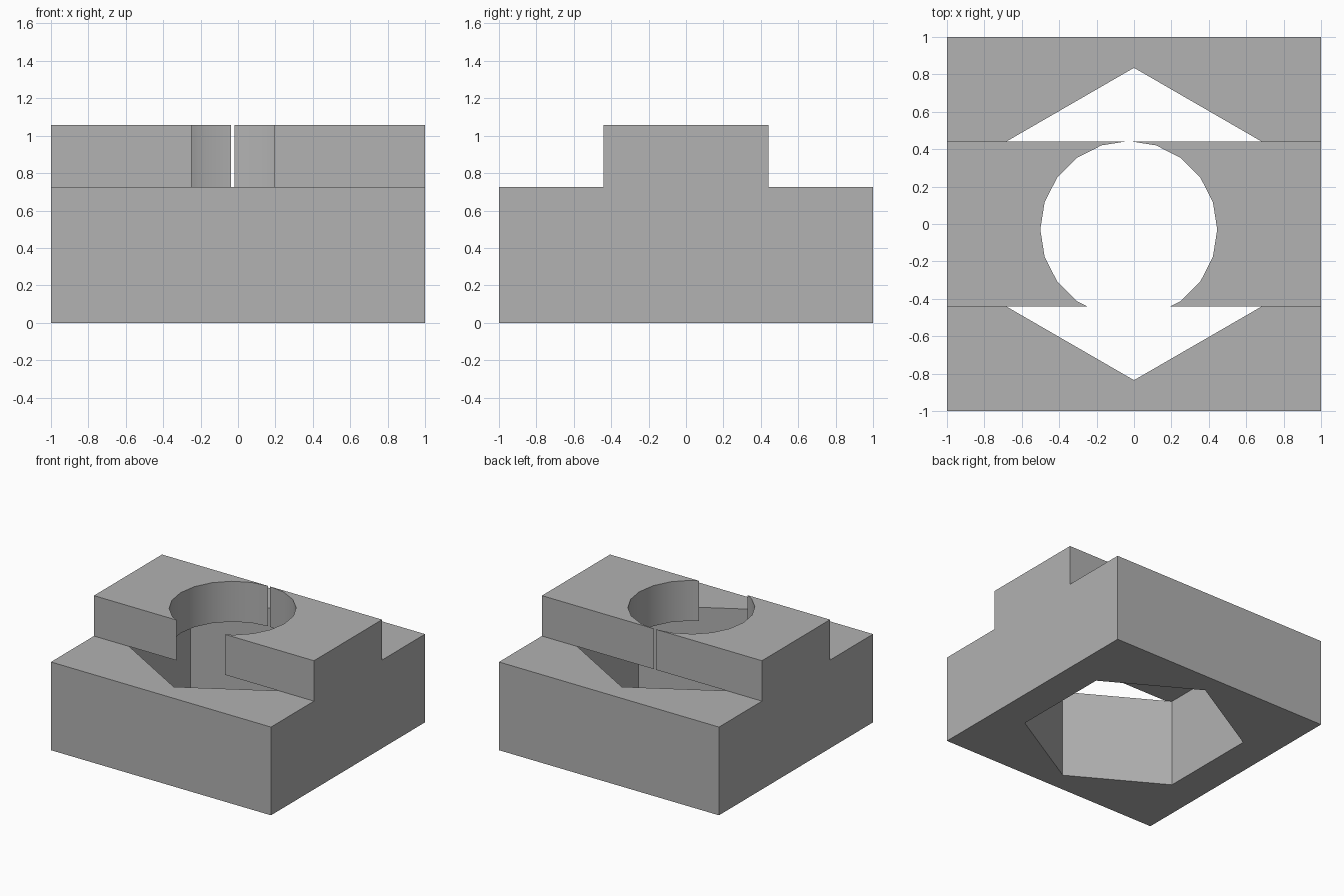
import bpy
import bmesh
import math
from mathutils import Matrix

STEP, TOP, RIDGE = 0.725, 1.057, 0.442   # shoulder height, full height, ridge half width

# Remove the default cube
cube = bpy.data.objects.get("Cube")
if cube:
    bpy.data.objects.remove(cube)

grey = bpy.data.materials.new("plain_grey")
grey.use_nodes = True
colour = (0.445, 0.445, 0.445, 1)
grey.diffuse_color = colour
grey.node_tree.nodes["Principled BSDF"].inputs["Base Color"].default_value = colour


def add_prism(name, outline, offset):
    """Extrude a closed outline of points along the offset."""
    bm = bmesh.new()
    face = bm.faces.new([bm.verts.new(p) for p in outline])
    extruded = bmesh.ops.extrude_face_region(bm, geom=[face])["geom"]
    verts = [v for v in extruded if isinstance(v, bmesh.types.BMVert)]
    bmesh.ops.translate(bm, verts=verts, vec=offset)
    bmesh.ops.recalc_face_normals(bm, faces=bm.faces)
    mesh = bpy.data.meshes.new(name)
    bm.to_mesh(mesh)
    bm.free()
    mesh.materials.append(grey)
    obj = bpy.data.objects.new(name, mesh)
    bpy.context.collection.objects.link(obj)
    return obj


def ring(sides, radius, x, y, z):
    """Polygon with one corner pointing to the back."""
    angles = [math.pi / 2 + math.tau * i / sides for i in range(sides)]
    return [(x + radius * math.cos(a), y + radius * math.sin(a), z) for a in angles]


# Stepped block: wide base with a raised ridge running along x
half = [(1, 0), (1, STEP), (RIDGE, STEP), (RIDGE, TOP)]
profile = half + [(-y, z) for y, z in reversed(half)]
block = add_prism("slot_block", [(-1, y, z) for y, z in profile], (2, 0, 0))

# Hexagonal pocket through the base, round bore through the ridge
hexagon = add_prism("hex_pocket_cutter", ring(6, 0.835, 0, 0, -0.2), (0, 0, STEP + 0.2))
bore = add_prism("bore_cutter", ring(20, 0.473, -0.028, -0.0295, 0.3), (0, 0, 1))

bpy.context.view_layer.objects.active = block
for cutter in (hexagon, bore):
    cut = block.modifiers.new(cutter.name, 'BOOLEAN')
    cut.operation = 'DIFFERENCE'
    cut.solver = 'EXACT'
    cut.object = cutter
    bpy.ops.object.modifier_apply(modifier=cut.name)
    bpy.data.objects.remove(cutter)

# Smooth bore wall, sharp corners elsewhere
bpy.ops.object.select_all(action='DESELECT')
block.select_set(True)
bpy.ops.object.shade_smooth_by_angle(angle=math.radians(30))
